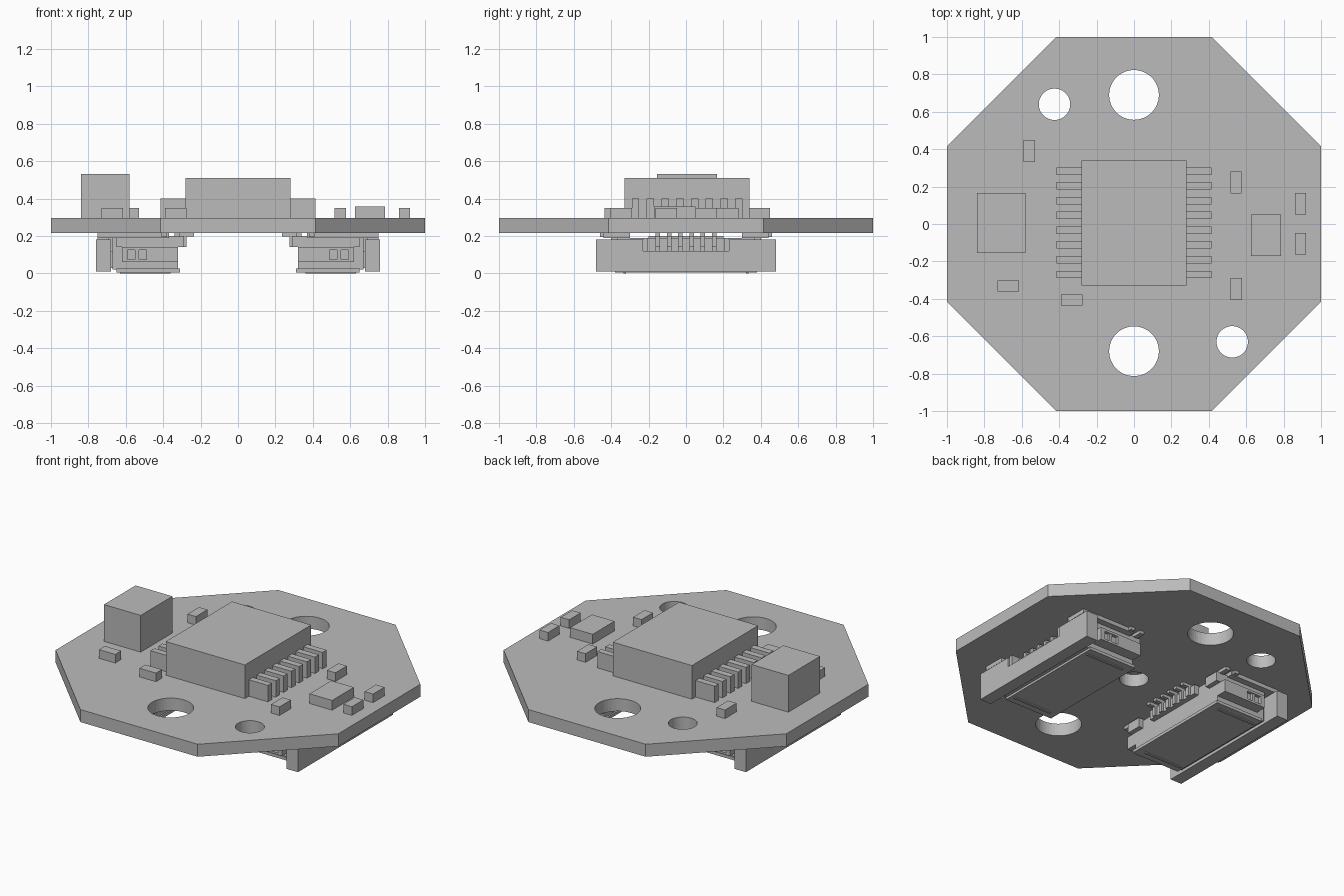
import bpy
import bmesh
from mathutils import Matrix, Vector

default_cube = bpy.data.objects.get("Cube")
if default_cube:
    bpy.data.objects.remove(default_cube, do_unlink=True)

# Single plain grey for every part
grey = bpy.data.materials.new("plain grey")
grey.use_nodes = True
colour = (0.5, 0.5, 0.5, 1)
grey.diffuse_color = colour
grey.node_tree.nodes["Principled BSDF"].inputs["Base Color"].default_value = colour


def finish(name, bm):
    bmesh.ops.recalc_face_normals(bm, faces=bm.faces)
    mesh = bpy.data.meshes.new(name)
    bm.to_mesh(mesh)
    bm.free()
    mesh.materials.append(grey)
    obj = bpy.data.objects.new(name, mesh)
    bpy.context.collection.objects.link(obj)
    return obj


def boxes(name, spans, side=1):
    """One object from boxes given as x, y and z ranges, flipped in x by side."""
    bm = bmesh.new()
    for xs, ys, zs in spans:
        xs = sorted(side * x for x in xs)
        low, high = Vector((xs[0], ys[0], zs[0])), Vector((xs[1], ys[1], zs[1]))
        size = high - low
        matrix = Matrix.Translation((low + high) / 2) @ Matrix.Diagonal((*size, 1))
        bmesh.ops.create_cube(bm, size=1, matrix=matrix)
    return finish(name, bm)


BOTTOM, TOP = 0.215, 0.295

# Octagonal circuit board
CORNER = 0.415
quarter = [(1, -CORNER), (1, CORNER)]
outline = []
for turn in range(4):
    for x, y in quarter:
        for _ in range(turn):
            x, y = -y, x
        outline.append((x, y))
bm = bmesh.new()
base = bm.faces.new([bm.verts.new((x, y, BOTTOM)) for x, y in outline])
raised = bmesh.ops.extrude_face_region(bm, geom=[base])["geom"]
bmesh.ops.translate(bm, vec=(0, 0, TOP - BOTTOM),
                    verts=[v for v in raised if isinstance(v, bmesh.types.BMVert)])
board = finish("circuit_board", bm)

# Round holes, including one beneath the chip
BIG, SMALL = 0.133, 0.084
bm = bmesh.new()
for x, y, radius in [(0, 0.69, BIG), (0, -0.68, BIG), (-0.425, 0.64, SMALL),
                     (0.525, -0.63, SMALL), (0, 0, SMALL)]:
    bmesh.ops.create_cone(bm, cap_ends=True, segments=48, radius1=radius, radius2=radius,
                          depth=0.5, matrix=Matrix.Translation((x, y, BOTTOM)))
cutter = finish("hole_cutter", bm)
cutter.hide_render = True
cut = board.modifiers.new("holes", 'BOOLEAN')
cut.operation = 'DIFFERENCE'
cut.solver = 'EXACT'
cut.object = cutter
bpy.context.view_layer.update()
drilled = bpy.data.meshes.new_from_object(
    board.evaluated_get(bpy.context.evaluated_depsgraph_get()))
board.modifiers.clear()
board.data = drilled
bpy.data.objects.remove(cutter, do_unlink=True)

# Main chip and its legs
boxes("chip_body", [((-0.28, 0.28), (-0.33, 0.34), (TOP, 0.51))])
for side, label in ((1, "left"), (-1, "right")):
    legs = []
    for i in range(8):
        y = 0.283 - i * 0.079
        legs.append(((0.28, 0.415), (y - 0.02, y + 0.02), (TOP, 0.4)))
    boxes(f"chip_legs_{label}", legs, side)

# Larger surface parts
boxes("tall_block", [((-0.84, -0.58), (-0.155, 0.165), (TOP, 0.53))])
boxes("flat_block", [((0.625, 0.785), (-0.17, 0.05), (TOP, 0.357))])

# Small surface parts, lying along x or along y
LONG, SHORT = 0.058, 0.03
small_parts = []
for x, y, along_x in [(0.89, 0.108, False), (0.89, -0.105, False), (0.545, 0.222, False),
                      (0.547, -0.347, False), (-0.56, 0.39, False),
                      (-0.333, -0.406, True), (-0.673, -0.332, True)]:
    dx, dy = (LONG, SHORT) if along_x else (SHORT, LONG)
    small_parts.append(((x - dx, x + dx), (y - dy, y + dy), (TOP, 0.35)))
boxes("small_components", small_parts)


def both_ends(xs, near, far, zs):
    """The same box at the front and back ends."""
    return [(xs, (near, far), zs), (xs, (-far, -near), zs)]


# Ribbon connectors on the underside
for side, label in ((1, "left"), (-1, "right")):
    boxes(f"connector_core_{label}",
          [((0.32, 0.67), (-0.37, 0.37), (0.02, 0.19)),
           ((0.29, 0.36), (-0.2, 0.2), (0.14, 0.2))]
          + both_ends((0.29, 0.65), 0.3, 0.4, (0.14, 0.2))
          + both_ends((0.37, 0.75), 0.3, 0.44, (0.19, BOTTOM)), side)

    # Bottom shell with a stepped rim and two ribs
    boxes(f"connector_shell_{label}",
          [((0.31, 0.65), (-0.38, 0.38), (0.006, 0.025))]
          + both_ends((0.36, 0.63), 0.32, 0.335, (0, 0.006)), side)

    # Side arms, each a frame around a window with a recessed catch
    boxes(f"connector_arms_{label}",
          both_ends((0.32, 0.62), 0.37, 0.42, (0.06, 0.14))
          + both_ends((0.32, 0.49), 0.42, 0.44, (0.06, 0.14))
          + both_ends((0.59, 0.62), 0.42, 0.44, (0.06, 0.14))
          + both_ends((0.49, 0.59), 0.42, 0.44, (0.06, 0.073))
          + both_ends((0.49, 0.59), 0.42, 0.44, (0.125, 0.14))
          + both_ends((0.53, 0.55), 0.42, 0.435, (0.073, 0.125)), side)

    # Outer latch bar with a notch along its upper edge
    boxes(f"connector_latch_{label}",
          [((0.68, 0.76), (-0.48, 0.48), (0.01, 0.12)),
           ((0.66, 0.68), (-0.36, 0.36), (0.03, 0.12))]
          + both_ends((0.68, 0.76), 0.23, 0.48, (0.12, 0.18))
          + both_ends((0.69, 0.75), 0.205, 0.23, (0.12, 0.19)), side)

    # Bent contacts on both long sides
    contacts = []
    for i in range(6):
        ys = (i * 0.06 - 0.162, i * 0.06 - 0.138)
        contacts += [((0.235, 0.32), ys, (0.197, BOTTOM)),
                     ((0.275, 0.29), ys, (0.14, 0.2)),
                     ((0.66, 0.74), ys, (0.12, 0.145)),
                     ((0.66, 0.7), ys, (0.145, 0.2))]
    boxes(f"connector_contacts_{label}", contacts, side)

    # Solder tabs at each end
    boxes(f"connector_tabs_{label}",
          both_ends((0.31, 0.34), 0.36, 0.46, (0.195, BOTTOM))
          + both_ends((0.38, 0.41), 0.36, 0.46, (0.195, BOTTOM)), side)
